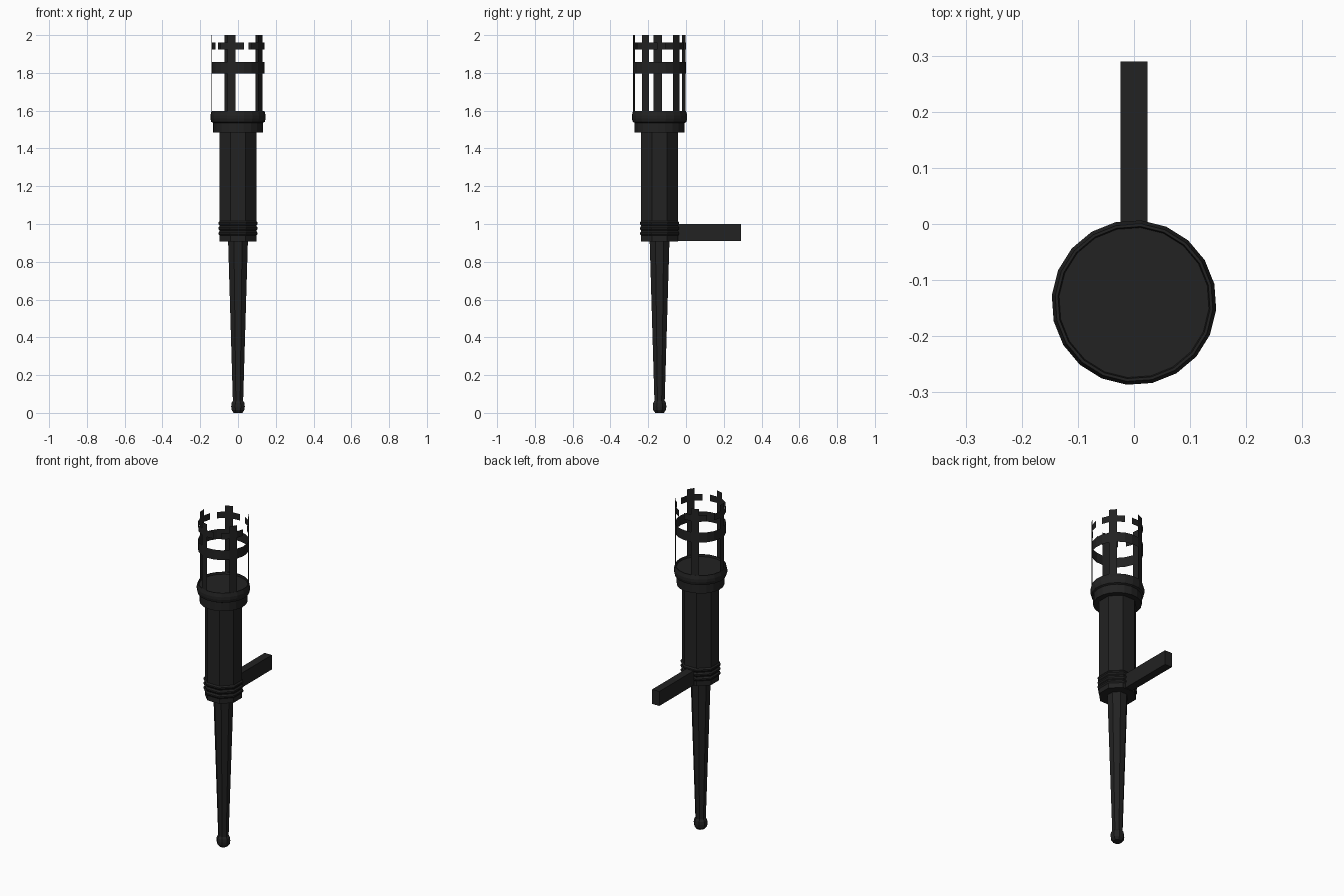
import bpy, bmesh, math

if "Cube" in bpy.data.objects:
    bpy.data.objects.remove(bpy.data.objects["Cube"])

CY = -0.14  # torch axis sits in front of the origin

iron = bpy.data.materials.new("black iron")
iron.diffuse_color = (0.016, 0.016, 0.016, 1)
iron.use_nodes = True
iron.node_tree.nodes["Principled BSDF"].inputs["Base Color"].default_value = iron.diffuse_color


def finish(name, bm):
    me = bpy.data.meshes.new(name)
    bm.to_mesh(me)
    bm.free()
    me.materials.append(iron)
    ob = bpy.data.objects.new(name, me)
    bpy.context.collection.objects.link(ob)
    return ob


def lathe(name, profile, sides, offset):
    """Closed solid turned about the torch axis from (radius, z) points."""
    bm = bmesh.new()
    rings = []
    for r, z in profile:
        ring = []
        for i in range(sides):
            a = math.radians(offset + 360 * i / sides)
            ring.append(bm.verts.new((r * math.cos(a), CY + r * math.sin(a), z)))
        rings.append(ring)
    for lo, hi in zip(rings, rings[1:]):
        for i in range(sides):
            j = (i + 1) % sides
            bm.faces.new((lo[i], lo[j], hi[j], hi[i]))
    bm.faces.new(rings[0][::-1])
    bm.faces.new(rings[-1])
    bmesh.ops.recalc_face_normals(bm, faces=bm.faces)
    return finish(name, bm)


# Pommel and tapered handle
lathe("pommel", [(0.025, 0), (0.037, 0.016), (0.039, 0.035), (0.037, 0.052), (0.026, 0.07)], 8, 22.5)
lathe("handle", [(0.029, 0.05), (0.057, 0.92)], 8, 22.5)

# Octagonal body with three thin bands near its foot
lathe("body", [(0.105, 0.908), (0.105, 1.50)], 8, 22.5)
for k in range(3):
    z = 0.95 + 0.027 * k
    lathe("body_band_%d" % (k + 1),
          [(0.105, z - 0.012), (0.112, z - 0.004), (0.112, z + 0.004), (0.105, z + 0.012)], 8, 22.5)

# Cup with a rounded rim and a shallow recessed top
lathe("cup", [(0.132, 1.484), (0.132, 1.535), (0.142, 1.54), (0.147, 1.558), (0.147, 1.575),
              (0.141, 1.597), (0.136, 1.597), (0.134, 1.585)], 20, 13)

# Cage: thin sheet of 20 facets, keeping only bars, hoop and cross arms
levels = [1.585, 1.797, 1.857, 1.923, 1.962, 2.0]
bm = bmesh.new()
grid = []
for z in levels:
    grid.append([bm.verts.new((0.14 * math.cos(math.radians(13 + 18 * i)),
                               CY + 0.14 * math.sin(math.radians(13 + 18 * i)), z)) for i in range(20)])
for row in range(len(levels) - 1):
    for i in range(20):
        # facet centre is 22 + 18 i degrees; bars stand at 40 + 72 k
        bar = i % 4 == 1
        hoop = row == 1
        cross = row == 3 and i % 4 != 3
        if bar or hoop or cross:
            j = (i + 1) % 20
            bm.faces.new((grid[row][i], grid[row][j], grid[row + 1][j], grid[row + 1][i]))
bmesh.ops.delete(bm, geom=[v for v in bm.verts if not v.link_faces], context='VERTS')
finish("cage", bm)

# Wall bracket arm
bm = bmesh.new()
bmesh.ops.create_cube(bm, size=1)
for v in bm.verts:
    v.co = (v.co.x * 0.048, 0.1175 + v.co.y * 0.345, 0.955 + v.co.z * 0.088)
finish("wall_bracket", bm)
